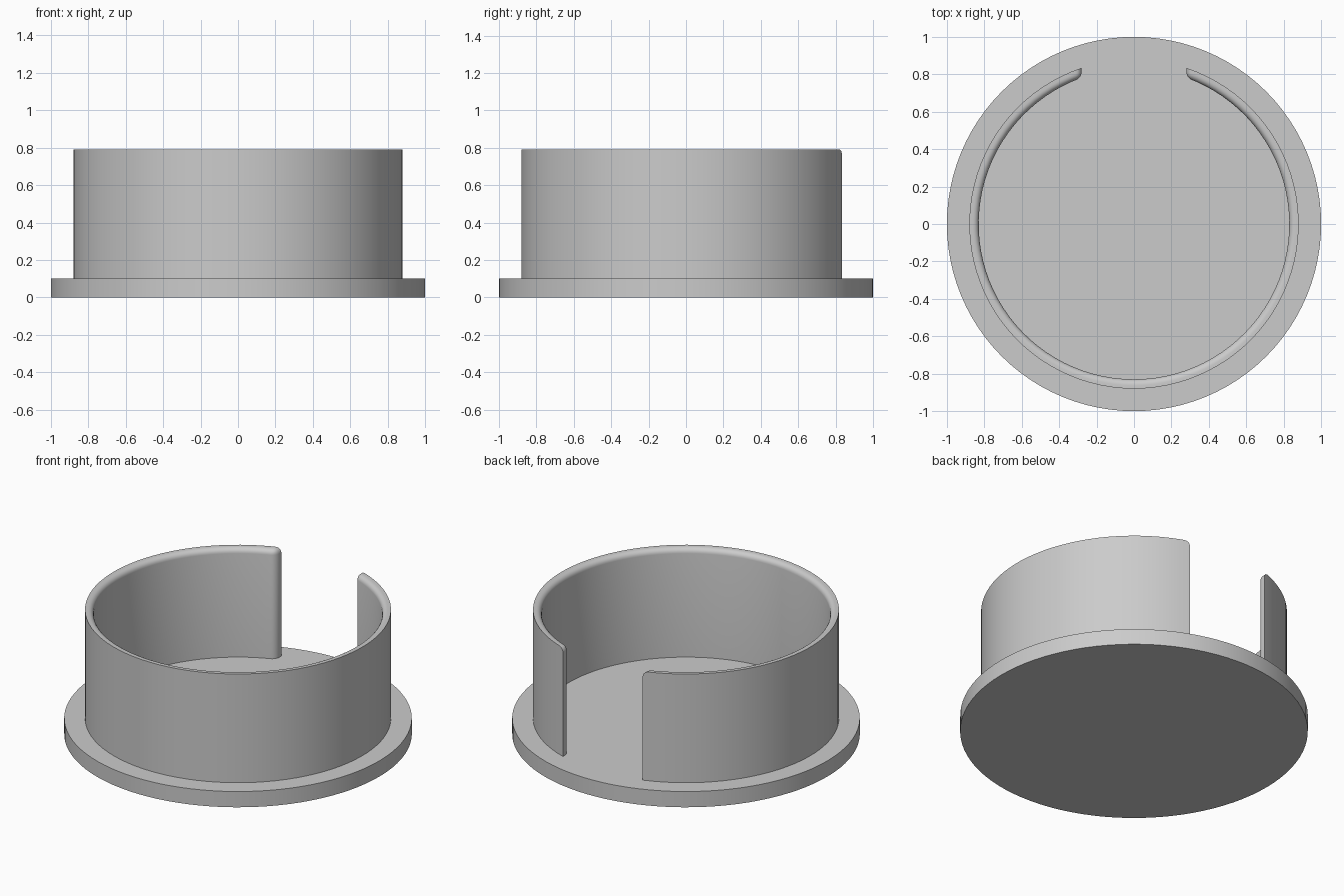
import bpy, bmesh
from math import asin, sin, cos, pi

BASE_TOP, WALL_TOP = 0.10, 0.79
OUTER, INNER = 0.88, 0.83
GAP_HALF, ROUND = 0.28, 0.032
STEPS = 84

if "Cube" in bpy.data.objects:
    bpy.data.objects.remove(bpy.data.objects["Cube"])

grey = bpy.data.materials.new("light grey")
grey.use_nodes = True
grey.diffuse_color = (0.6, 0.6, 0.6, 1)
grey.node_tree.nodes["Principled BSDF"].inputs["Base Color"].default_value = (0.6, 0.6, 0.6, 1)


def finish(bm, name):
    bmesh.ops.recalc_face_normals(bm, faces=bm.faces[:])
    mesh = bpy.data.meshes.new(name)
    bm.to_mesh(mesh)
    bm.free()
    mesh.materials.append(grey)
    obj = bpy.data.objects.new(name, mesh)
    bpy.context.collection.objects.link(obj)
    bpy.ops.object.select_all(action="DESELECT")
    obj.select_set(True)
    bpy.context.view_layer.objects.active = obj
    bpy.ops.object.shade_smooth_by_angle(angle=pi / 6)
    return obj


# Flat round base plate
bm = bmesh.new()
bmesh.ops.create_cone(bm, cap_ends=True, segments=96, radius1=1, radius2=1, depth=BASE_TOP)
bmesh.ops.translate(bm, verts=bm.verts[:], vec=(0, 0, BASE_TOP / 2))
finish(bm, "base_plate")

# Open ring wall: a rectangular section swept round, ends cut straight along y
bm = bmesh.new()
section = [(OUTER, BASE_TOP - 0.02), (OUTER, WALL_TOP), (INNER, WALL_TOP), (INNER, BASE_TOP - 0.02)]
columns = []
for i in range(STEPS + 1):
    ring = []
    for r, z in section:
        start = asin(GAP_HALF / r)
        a = start + (2 * pi - 2 * start) * i / STEPS
        ring.append(bm.verts.new((r * sin(a), r * cos(a), z)))
    columns.append(ring)
for a, b in zip(columns, columns[1:]):
    for k in range(4):
        n = (k + 1) % 4
        bm.faces.new((a[k], a[n], b[n], b[k]))
for end in (columns[0], columns[-1]):
    bm.faces.new(end)
bmesh.ops.recalc_face_normals(bm, faces=bm.faces[:])

# Round the inner rim and the inner and top edges of both ends
soft = [bm.edges.get((a[2], b[2])) for a, b in zip(columns, columns[1:])]
for end in (columns[0], columns[-1]):
    soft += [bm.edges.get((end[1], end[2])), bm.edges.get((end[2], end[3]))]
bmesh.ops.bevel(bm, geom=soft, offset=ROUND, offset_type="OFFSET", segments=5,
                profile=0.5, affect="EDGES", clamp_overlap=False)
finish(bm, "ring_wall")
